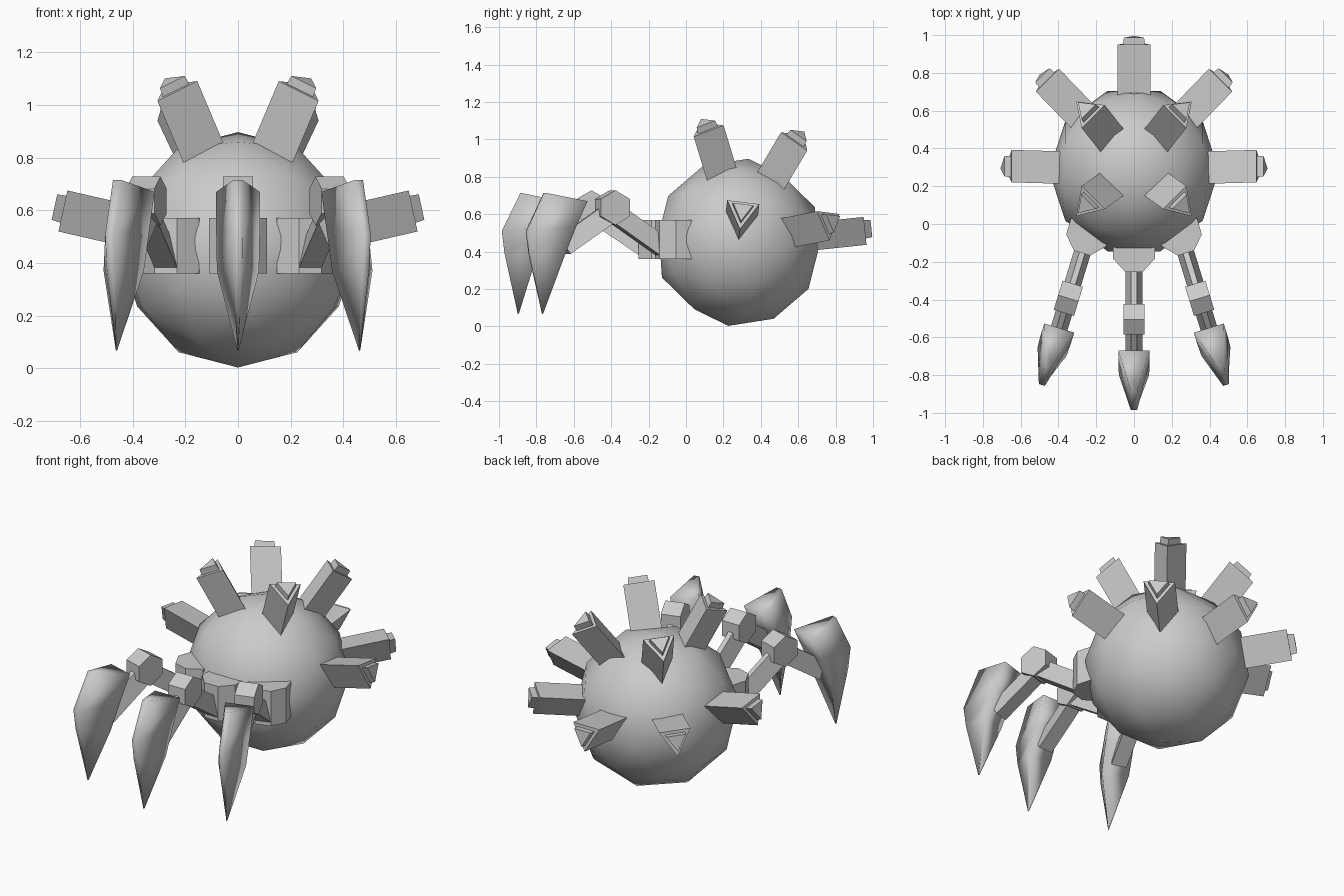
import bpy, bmesh, math
from mathutils import Matrix, Vector

if "Cube" in bpy.data.objects:
    bpy.data.objects.remove(bpy.data.objects["Cube"])

grey = bpy.data.materials.new("plain_grey")
grey.diffuse_color = (0.6, 0.6, 0.6, 1)
grey.use_nodes = True
grey.node_tree.nodes["Principled BSDF"].inputs["Base Color"].default_value = grey.diffuse_color


def finish(name, bm, matrix=Matrix(), smooth=False):
    bm.transform(matrix)
    bmesh.ops.recalc_face_normals(bm, faces=bm.faces)
    for f in bm.faces:
        f.smooth = smooth
    mesh = bpy.data.meshes.new(name)
    bm.to_mesh(mesh)
    bm.free()
    mesh.materials.append(grey)
    obj = bpy.data.objects.new(name, mesh)
    bpy.context.collection.objects.link(obj)
    return obj


def loft(name, rings, matrix=Matrix(), smooth=False):
    """Skin equal-length rings of points and cap both ends."""
    bm = bmesh.new()
    rows = [[bm.verts.new(p) for p in ring] for ring in rings]
    n = len(rows[0])
    for a, b in zip(rows, rows[1:]):
        for i in range(n):
            j = (i + 1) % n
            bm.faces.new((a[i], a[j], b[j], b[i]))
    bm.faces.new(rows[0])
    bm.faces.new(rows[-1])
    return finish(name, bm, matrix, smooth)


# Body: coarse smooth ball, leaning back a little
lean = Matrix.Translation((0, 0.28, 0.45)) @ Matrix.Rotation(math.radians(-7), 4, 'X')
bm = bmesh.new()
bmesh.ops.create_icosphere(bm, subdivisions=2, radius=0.45)
finish("body", bm, lean @ Matrix.Rotation(math.radians(-90), 4, 'Z'), True)


# Spikes: three-sided prisms with a smaller stepped tip, flat side towards the top
def spike(name, azimuth, elevation):
    az, el = math.radians(azimuth), math.radians(elevation)
    axis = Vector((math.cos(el) * math.cos(az), math.cos(el) * math.sin(az), math.sin(el)))
    side = Vector((-math.sin(az), math.cos(az), 0))
    up = axis.cross(side)

    def ring(dist, r):
        return [axis * dist + up * (0.015 + v * r) + side * (u * r)
                for u, v in ((0, -1), (0.866, 0.5), (-0.866, 0.5))]
    loft(name, [ring(0.3, 0.1), ring(0.68, 0.1), ring(0.68, 0.066), ring(0.715, 0.062)], lean)


for k, az in enumerate((0, 45, 90, 135, 180)):
    spike(f"side_spike_{k}", az, 13)
for k, az in enumerate((45, 135, 225, 315)):
    spike(f"top_spike_{k}", az, 58)


# Bars: ridge on top, flat underneath, running between two (y, z) points
def bar(name, start, end, matrix):
    a, b = Vector((0, *start)), Vector((0, *end))
    d = (b - a).normalized()
    up = Vector((1, 0, 0)).cross(d)
    if up.z < 0:
        up.negate()
    section = ((-0.045, -0.05), (0.045, -0.05), (0.015, 0.055), (-0.015, 0.055))
    loft(name, [[p + Vector((x, 0, 0)) + up * h for x, h in section] for p in (a, b)], matrix)


def leg(name, m):
    # Hip block with a notched back
    def hip_ring(z, back):
        return [(x, y, z) for x, y in ((-0.11, back), (-0.11, -0.185), (-0.045, -0.255),
                                       (0.045, -0.255), (0.11, -0.185), (0.11, back))]
    loft(name + "_hip", [hip_ring(0.36, -0.095), hip_ring(0.465, -0.125),
                         hip_ring(0.57, -0.095)], m)
    # Six-sided knee and the two bars that meet there
    knee = [(-0.505 + 0.093 * math.sin(k * math.pi / 3), 0.635 + 0.093 * math.cos(k * math.pi / 3))
            for k in range(6)]
    loft(name + "_knee", [[(x, y, z) for y, z in knee] for x in (-0.056, 0.056)], m)
    bar(name + "_upper_bar", (-0.22, 0.42), (-0.5, 0.61), m)
    bar(name + "_lower_bar", (-0.5, 0.62), (-0.78, 0.43), m)
    # Claw: flat back, front ridge, pointed end
    levels = (  # half width, back y, back z, ridge y, ridge z
        (0.083, -0.67, 0.67, -0.885, 0.715),
        (0.083, -0.735, 0.53, -0.985, 0.51),
        (0.08, -0.80, 0.37, -0.97, 0.39),
        (0.003, -0.893, 0.07, -0.899, 0.065))
    loft(name + "_claw", [[(-w, by, bz), (w, by, bz), (w * 0.2, ry, rz), (-w * 0.2, ry, rz)]
                          for w, by, bz, ry, rz in levels], m, True)


leg("centre_leg", Matrix())
for label, s in (("left", -1), ("right", 1)):
    leg(label + "_leg", Matrix.Translation((0.2 * s, 0.09, 0))
        @ Matrix.Rotation(math.radians(17 * s), 4, 'Z'))
